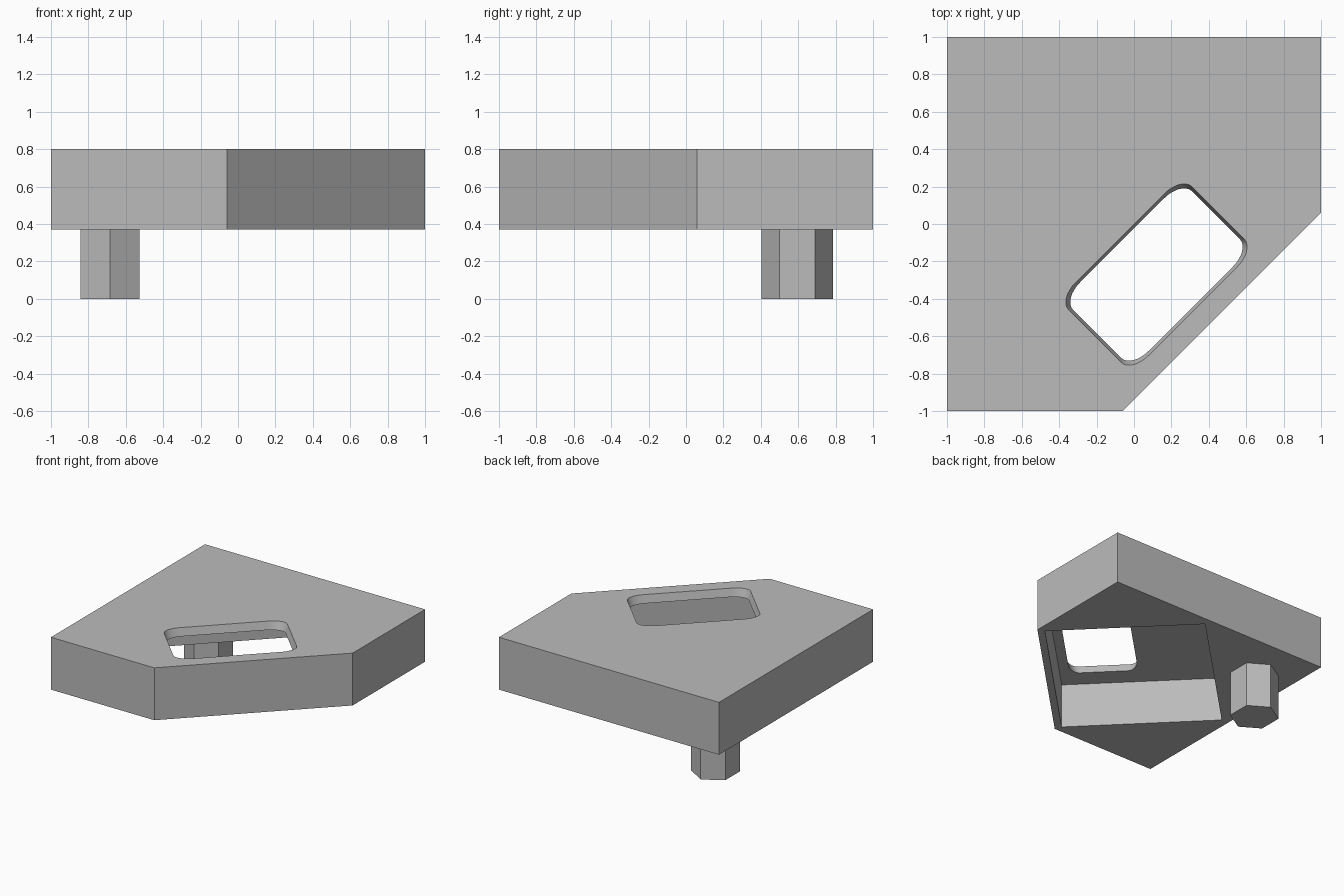
import bpy, bmesh, math
from mathutils import Matrix

cube = bpy.data.objects.get("Cube")
if cube:
    bpy.data.objects.remove(cube, do_unlink=True)

BOTTOM, SKIN, TOP = 0.37, 0.735, 0.80
TURN = Matrix.Rotation(math.radians(45), 4, 'Z')

grey = bpy.data.materials.new("plain grey")
grey.use_nodes = True
grey.diffuse_color = (0.5, 0.5, 0.5, 1)
grey.node_tree.nodes["Principled BSDF"].inputs["Base Color"].default_value = grey.diffuse_color


def loft(name, low, high, z0, z1, matrix=Matrix()):
    """Solid between two matching outlines at heights z0 and z1."""
    bm = bmesh.new()
    a = [bm.verts.new((x, y, z0)) for x, y in low]
    b = [bm.verts.new((x, y, z1)) for x, y in high]
    bm.faces.new(a[::-1])
    bm.faces.new(b)
    n = len(a)
    for i in range(n):
        j = (i + 1) % n
        bm.faces.new((a[i], a[j], b[j], b[i]))
    bm.transform(matrix)
    bmesh.ops.recalc_face_normals(bm, faces=bm.faces)
    mesh = bpy.data.meshes.new(name)
    bm.to_mesh(mesh)
    bm.free()
    mesh.materials.append(grey)
    obj = bpy.data.objects.new(name, mesh)
    bpy.context.collection.objects.link(obj)
    return obj


def rounded_rect(cx, cy, hx, hy, rx, ry, steps=8):
    """Rectangle outline with elliptical corners."""
    pts = []
    for k, (sx, sy) in enumerate([(1, 1), (-1, 1), (-1, -1), (1, -1)]):
        for i in range(steps + 1):
            a = math.pi / 2 * (k + i / steps)
            pts.append((cx + sx * (hx - rx) + rx * math.cos(a),
                        cy + sy * (hy - ry) + ry * math.sin(a)))
    return pts


def cut(target, cutter):
    mod = target.modifiers.new("cut", 'BOOLEAN')
    mod.operation, mod.solver, mod.object = 'DIFFERENCE', 'EXACT', cutter
    bpy.context.view_layer.objects.active = target
    bpy.ops.object.modifier_apply(modifier=mod.name)
    bpy.data.objects.remove(cutter, do_unlink=True)


# Square plate with one clipped corner
outline = [(-1, -1), (-0.06, -1), (1, 0.06), (1, 1), (-1, 1)]
plate = loft("plate", outline, outline, BOTTOM, TOP)

# Diagonal pocket hollowed out from below
pocket = [(-0.725, -0.61), (0.725, -0.61), (0.725, 0.6), (-0.725, 0.6)]
cut(plate, loft("pocket_cutter", pocket, pocket, BOTTOM - 0.1, SKIN, TURN))

# Tapered rounded window through the thin top
d = 0.017
small = rounded_rect(-0.106, -0.276, 0.466 - d, 0.276 - d, 0.13, 0.078)
large = rounded_rect(-0.106, -0.276, 0.466 + d, 0.276 + d, 0.13, 0.078)
cut(plate, loft("window_cutter", small, large, SKIN, 2 * TOP - SKIN, TURN))

# Six-sided peg under the rear corner
hexagon = [(-0.684 + 0.181 * math.cos(a), 0.595 + 0.191 * math.sin(a))
           for a in (math.radians(30 + 60 * i) for i in range(6))]
peg = loft("peg", hexagon, hexagon, 0, BOTTOM)

# Smooth only the window corners
bpy.ops.object.select_all(action='DESELECT')
plate.select_set(True)
bpy.context.view_layer.objects.active = plate
bpy.ops.object.shade_smooth_by_angle(angle=math.radians(30))
